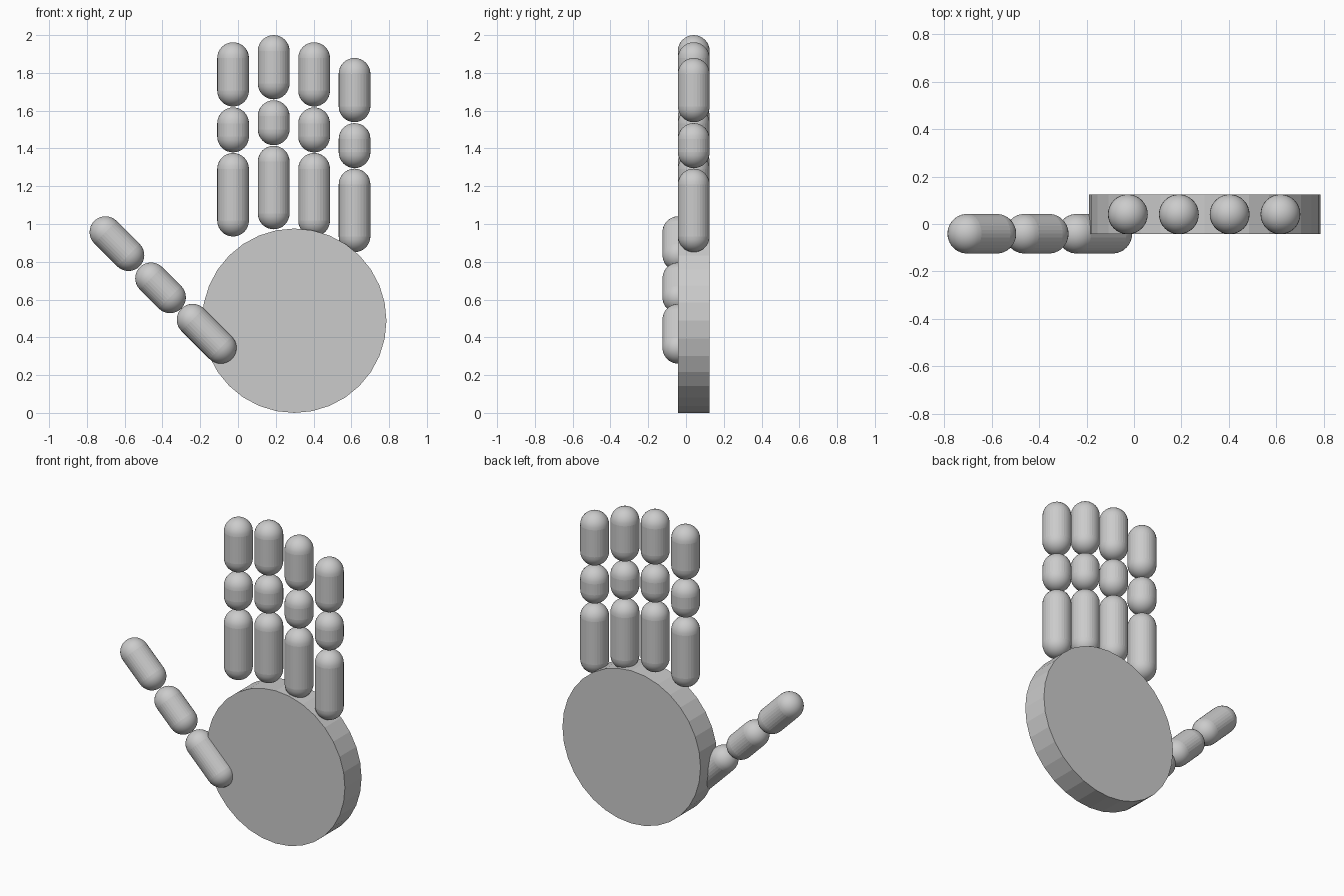
import bpy, bmesh
from math import sin, cos, pi, radians
from mathutils import Matrix

if "Cube" in bpy.data.objects:
    bpy.data.objects.remove(bpy.data.objects["Cube"])

R = 0.084      # finger radius, also half the palm thickness
Y = 0.041      # fingers and palm sit this far back, thumb this far forward


def capsule(name, centre, length, tilt=0.0):
    """Upright round-ended rod, lathed from a profile, tilted about y."""
    h = length / 2 - R
    n = 8
    arc = [pi / 2 * i / n for i in range(n + 1)]
    profile = [(R * sin(a), 0, -h - R * cos(a)) for a in arc]
    profile += [(R * sin(a), 0, h + R * cos(a)) for a in reversed(arc)]
    bm = bmesh.new()
    verts = [bm.verts.new(p) for p in profile]
    edges = [bm.edges.new(pair) for pair in zip(verts, verts[1:])]
    bmesh.ops.spin(bm, geom=verts + edges, cent=(0, 0, 0), axis=(0, 0, 1),
                   angle=2 * pi, steps=32)
    bmesh.ops.remove_doubles(bm, verts=bm.verts, dist=0.0005)
    bmesh.ops.recalc_face_normals(bm, faces=bm.faces)
    # round ends are smooth, the straight sides are faceted
    for f in bm.faces:
        f.normal_update()
        f.smooth = abs(f.normal.z) > 0.01
    mesh = bpy.data.meshes.new(name)
    bm.to_mesh(mesh)
    bm.free()
    obj = bpy.data.objects.new(name, mesh)
    obj.matrix_world = Matrix.Translation(centre) @ Matrix.Rotation(tilt, 4, 'Y')
    bpy.context.collection.objects.link(obj)
    return obj


# Palm: flat disc facing front
bpy.ops.mesh.primitive_cylinder_add(vertices=32, radius=0.488, depth=2 * R,
                                    location=(0.298, Y, 0.488),
                                    rotation=(radians(90), 0, 0))
bpy.context.object.name = "palm"

# Four fingers: three segments each, stacked below the tip height
joints = [("tip", 1.792, 0.34), ("middle", 1.498, 0.238), ("base", 1.155, 0.442)]
fingers = [("index", -0.026, 0.0), ("long", 0.189, 0.038),
           ("ring", 0.403, 0.0), ("little", 0.617, -0.083)]
for finger, x, dz in fingers:
    for joint, z, length in joints:
        capsule(f"{finger}_finger_{joint}", (x, Y, z + dz), length)

# Thumb: three segments leaning out at 45 degrees in front of the palm
for joint, x, z, length in [("tip", -0.641, 0.896, 0.34),
                            ("middle", -0.410, 0.662, 0.31),
                            ("base", -0.166, 0.419, 0.378)]:
    capsule(f"thumb_{joint}", (x, -Y, z), length, radians(-45))
